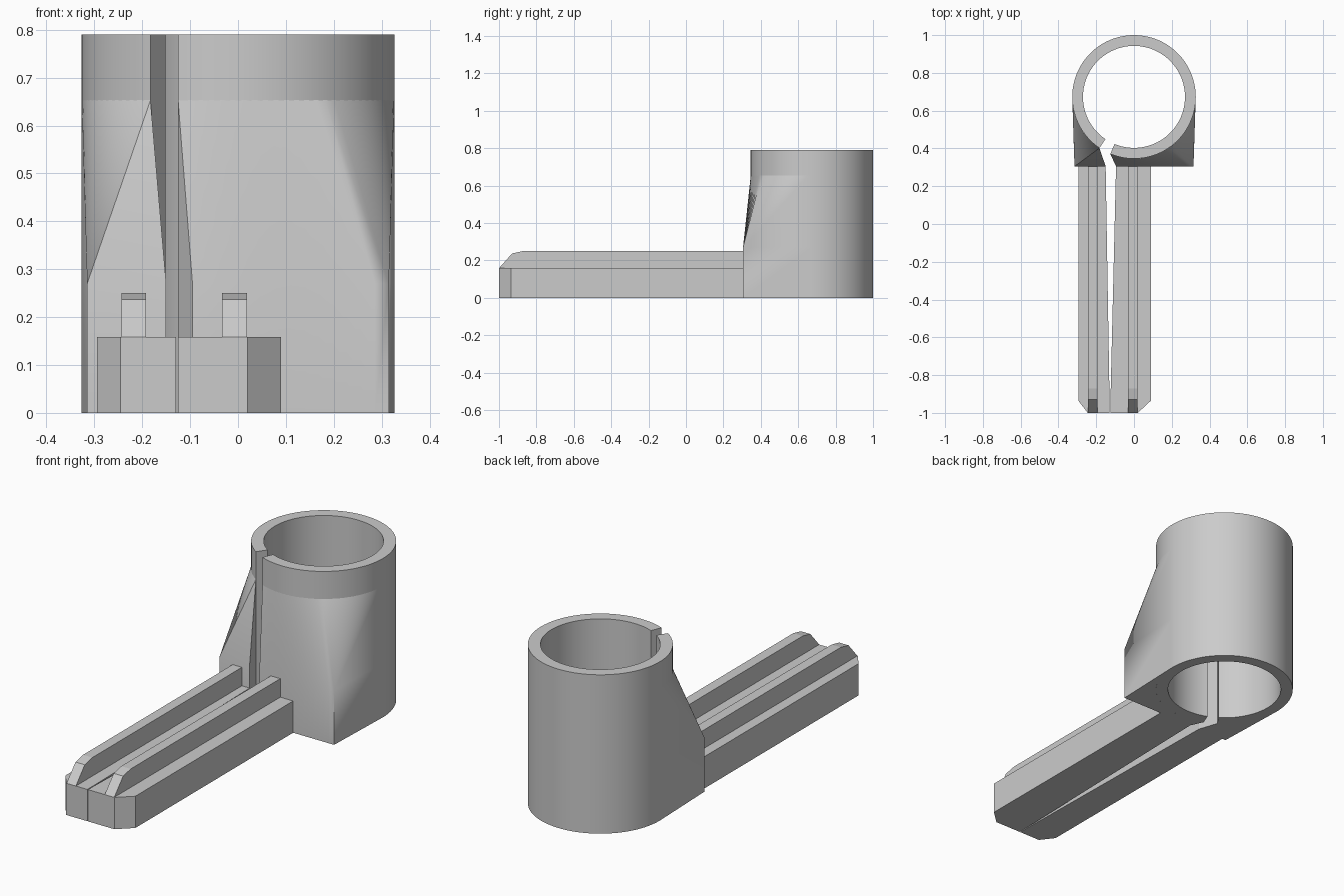
import bpy, bmesh
from math import sin, cos, radians, pi

if "Cube" in bpy.data.objects:
    bpy.data.objects.remove(bpy.data.objects["Cube"], do_unlink=True)

grey = bpy.data.materials.new("plain grey")
grey.use_nodes = True
COLOUR = (0.6, 0.6, 0.6, 1)
grey.diffuse_color = COLOUR
grey.node_tree.nodes["Principled BSDF"].inputs["Base Color"].default_value = COLOUR

CY, R_OUT, R_IN = 0.673, 0.327, 0.27        # clamp tube
TOP, SKIRT_TOP, BLOCK_TOP = 0.79, 0.653, 0.27
FRONT, HALF = 0.305, 0.315                  # block front and half width
SLIT_L, SLIT_R = radians(-34), radians(-22.5)
APEX = radians(34)


def build(name, faces, smooth=False):
    """Make an object from faces given as point lists, sharing equal points."""
    bm = bmesh.new()
    found = {}
    for face in faces:
        verts = []
        for p in face:
            key = tuple(round(c, 5) for c in p)
            if key not in found:
                found[key] = bm.verts.new(p)
            if found[key] not in verts:
                verts.append(found[key])
        if len(verts) > 2:
            bm.faces.new(verts)
    bmesh.ops.recalc_face_normals(bm, faces=bm.faces)
    mesh = bpy.data.meshes.new(name)
    bm.to_mesh(mesh)
    bm.free()
    mesh.materials.append(grey)
    obj = bpy.data.objects.new(name, mesh)
    bpy.context.collection.objects.link(obj)
    if smooth:
        bpy.ops.object.select_all(action="DESELECT")
        obj.select_set(True)
        bpy.context.view_layer.objects.active = obj
        bpy.ops.object.shade_smooth_by_angle(angle=radians(28))
    return obj


def loops_to_faces(loops):
    """Skin a stack of equal closed loops."""
    n = len(loops[0])
    return [[a[i], a[(i + 1) % n], b[(i + 1) % n], b[i]]
            for a, b in zip(loops, loops[1:]) for i in range(n)]


def prism(name, points, place, low, high):
    """Extrude an outline between two levels; place maps (u, v, level) to xyz."""
    ends = [[place(u, v, h) for u, v in points] for h in (low, high)]
    return build(name, loops_to_faces(ends) + ends)


def arc(angle, radius=R_OUT):
    """Point on the tube, with the angle measured from the front."""
    return (radius * sin(angle), CY - radius * cos(angle))


def at(p, z):
    return (p[0], p[1], z)


# Split tube, open along the narrow radial slit
SEGS = 90
angles = [SLIT_R + (2 * pi + SLIT_L - SLIT_R) * i / SEGS for i in range(SEGS + 1)]
sections = [[at(arc(a, R_IN), 0), at(arc(a), 0), at(arc(a), SKIRT_TOP),
             at(arc(a), TOP), at(arc(a, R_IN), TOP)] for a in angles]
build("split_tube", loops_to_faces(sections) + [sections[0], sections[-1]], True)


# Blocks that blend from square feet into the tube on each side of the slit
def blend_block(name, side, start_x, start_angle, front_steps):
    columns = []
    for i in range(front_steps + 1):
        t = i / front_steps
        base = (start_x + (side * HALF - start_x) * t, FRONT)
        columns.append((base, start_angle + (side * APEX - start_angle) * t))
    for i in range(1, 15):                      # fan around the front corner
        columns.append(((side * HALF, FRONT), side * (APEX + (pi / 2 - APEX) * i / 14)))
    columns.append((arc(side * pi / 2), side * pi / 2))
    loops = [[at(arc(a), 0), at(base, 0), at(base, BLOCK_TOP), at(arc(a), SKIRT_TOP)]
             for base, a in columns]
    build(name, loops_to_faces(loops) + [loops[0]], True)


blend_block("right_blend_block", -1, -0.15, SLIT_L, 1)
blend_block("left_blend_block", 1, -0.095, SLIT_R, 14)


# Two long arms with chamfered tips and a tapering gap between them
def flat(u, v, h):
    return (u, v, h)


def upright(u, v, h):
    return (h, u, v)


ARM_TOP = 0.158
prism("right_arm", [(-0.15, FRONT), (-0.129, -0.95), (-0.129, -1), (-0.245, -1),
                    (-0.295, -0.935), (-0.295, FRONT)], flat, 0, ARM_TOP)
prism("left_arm", [(-0.095, FRONT), (-0.125, -0.95), (-0.125, -1), (0.02, -1),
                   (0.09, -0.935), (0.09, FRONT)], flat, 0, ARM_TOP)

# Ribs along the arms, sloped at the tip
rib = [(-1, ARM_TOP), (-0.93, 0.237), (-0.87, 0.25), (FRONT, 0.25), (FRONT, ARM_TOP)]
prism("right_rib", rib, upright, -0.243, -0.192)
prism("left_rib", rib, upright, -0.033, 0.019)
